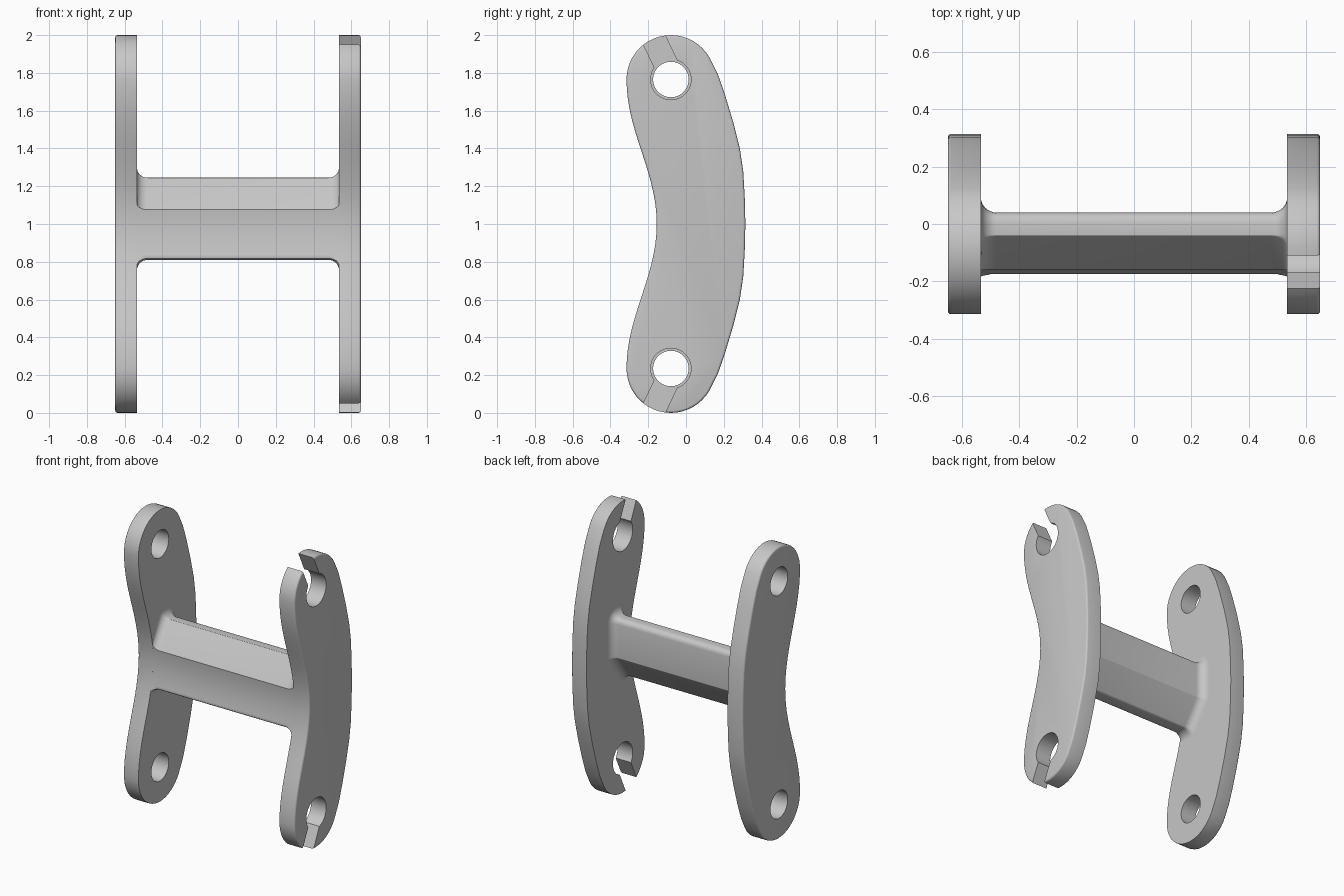
import bpy, bmesh, math
from mathutils import Vector

if "Cube" in bpy.data.objects:
    bpy.data.objects.remove(bpy.data.objects["Cube"])

HALF, INNER = 0.65, 0.535          # outer and inner x of the plates
PIN_Y, PIN_Z, END_R = -0.08, 0.765, 0.235   # hole position (z from middle) and end radius

grey = bpy.data.materials.new("grey")
grey.diffuse_color = (0.57, 0.57, 0.57, 1)
grey.use_nodes = True
grey.node_tree.nodes["Principled BSDF"].inputs["Base Color"].default_value = grey.diffuse_color


def front_y(z):
    """Concave front edge of the plates."""
    d = min(abs(z - 1), PIN_Z)
    return -0.155 - 0.08 * (1 - math.cos(math.pi * d / PIN_Z))


def make_object(name, bm):
    bmesh.ops.recalc_face_normals(bm, faces=bm.faces)
    me = bpy.data.meshes.new(name)
    bm.to_mesh(me)
    bm.free()
    ob = bpy.data.objects.new(name, me)
    bpy.context.collection.objects.link(ob)
    me.materials.append(grey)
    return ob


def activate(ob):
    bpy.ops.object.select_all(action='DESELECT')
    ob.select_set(True)
    bpy.context.view_layer.objects.active = ob


def smooth(ob):
    activate(ob)
    bpy.ops.object.shade_smooth_by_angle(angle=math.radians(33))


def cut(ob, cutter):
    activate(ob)
    mod = ob.modifiers.new("cut", 'BOOLEAN')
    mod.operation, mod.solver, mod.object = 'DIFFERENCE', 'EXACT', cutter
    bpy.ops.object.modifier_apply(modifier=mod.name)
    bpy.data.objects.remove(cutter)


def plate_outline():
    # upper half from the back middle over the rounded end to the front middle
    up = [(0.3145, 1.0), (0.311, 1.14), (0.303, 1.28), (0.285, 1.4),
          (0.25, 1.54), (0.205, 1.69), (0.168, 1.795)]
    for i in range(21):
        a = math.radians(30 + 150 * i / 20)
        up.append((PIN_Y + END_R * math.cos(a), 1 + PIN_Z + END_R * math.sin(a)))
    for i in range(1, 15):
        z = 1 + PIN_Z * (1 - i / 14)
        up.append((front_y(z), z))
    return up + [(y, 2 - z) for y, z in up[-2:0:-1]]


def plate(name, side, hole_r, slotted):
    bm = bmesh.new()
    face = bm.faces.new([bm.verts.new((side * INNER, y, z)) for y, z in plate_outline()])
    res = bmesh.ops.extrude_face_region(bm, geom=[face], use_keep_orig=True)
    new = [v for v in res["geom"] if isinstance(v, bmesh.types.BMVert)]
    bmesh.ops.translate(bm, vec=(side * (HALF - INNER), 0, 0), verts=new)
    # softened outer rim
    rim = [e for e in bm.edges if all(v in new for v in e.verts)]
    bmesh.ops.bevel(bm, geom=rim, offset=0.012, segments=3, profile=0.5, affect='EDGES')
    ob = make_object(name, bm)
    mid = side * (HALF + INNER) / 2
    for s in (1, -1):
        z = 1 + s * PIN_Z
        # pin hole
        bpy.ops.mesh.primitive_cylinder_add(vertices=48, radius=hole_r, depth=0.4,
                                            location=(mid, PIN_Y, z), rotation=(0, math.pi / 2, 0))
        cut(ob, bpy.context.object)
        # slanted slot from the hole to the outside
        if slotted:
            tilt = 0.445
            ang = tilt if s > 0 else math.pi - tilt
            bpy.ops.mesh.primitive_cube_add(
                size=1, rotation=(ang, 0, 0), scale=(0.4, 0.125, 0.4),
                location=(mid, -0.068 - 0.2 * math.sin(tilt), z + s * 0.2 * math.cos(tilt)))
            cut(ob, bpy.context.object)
    smooth(ob)


def bar_section(flare):
    """Slanted six-sided section (y, z), grown outwards by flare."""
    corners = [(-0.08, 0.81, 0.02), (0.04, 0.98, 0.004), (0.04, 1.245, 0.035),
               (-0.04, 1.245, 0.004), (-0.163, 1.075, 0.004), (-0.18, 0.81, 0.025)]
    pts, n = [], len(corners)
    for i, (y, z, r) in enumerate(corners):
        v = Vector((y, z))
        d1 = (v - Vector(corners[i - 1][:2])).normalized()
        d2 = (Vector(corners[(i + 1) % n][:2]) - v).normalized()
        n1, n2 = Vector((d1.y, -d1.x)), Vector((d2.y, -d2.x))
        c = v - (n1 + n2) * r / (1 + n1.dot(n2))
        a1, turn = math.atan2(n1.y, n1.x), n1.angle(n2)
        arc = [c + (r + flare) * Vector((math.cos(a1 + turn * k / 4), math.sin(a1 + turn * k / 4)))
               for k in range(5)]
        if i == n - 1:                       # subdivide the front so it follows the plates
            pts += [pts[-1].lerp(arc[0], k / 8) for k in range(1, 8)]
        pts += arc
    return [(max(p.x, front_y(p.y)), p.y) for p in pts]


# two end plates
plate("plain_plate", -1, 0.094, False)
plate("slotted_plate", 1, 0.107, True)

# cross bar with fillets into both plates
R = 0.055
right = [(INNER - R + R * math.sin(a), R - R * math.cos(a))
         for a in (math.pi / 2 * k / 8 for k in range(9))]
stations = [(-x, f) for x, f in reversed(right)] + right
bm = bmesh.new()
rings = [[bm.verts.new((x, y, z)) for y, z in bar_section(f)] for x, f in stations]
for a, b in zip(rings, rings[1:]):
    for i in range(len(a)):
        j = (i + 1) % len(a)
        bm.faces.new((a[i], a[j], b[j], b[i]))
smooth(make_object("cross_bar", bm))
